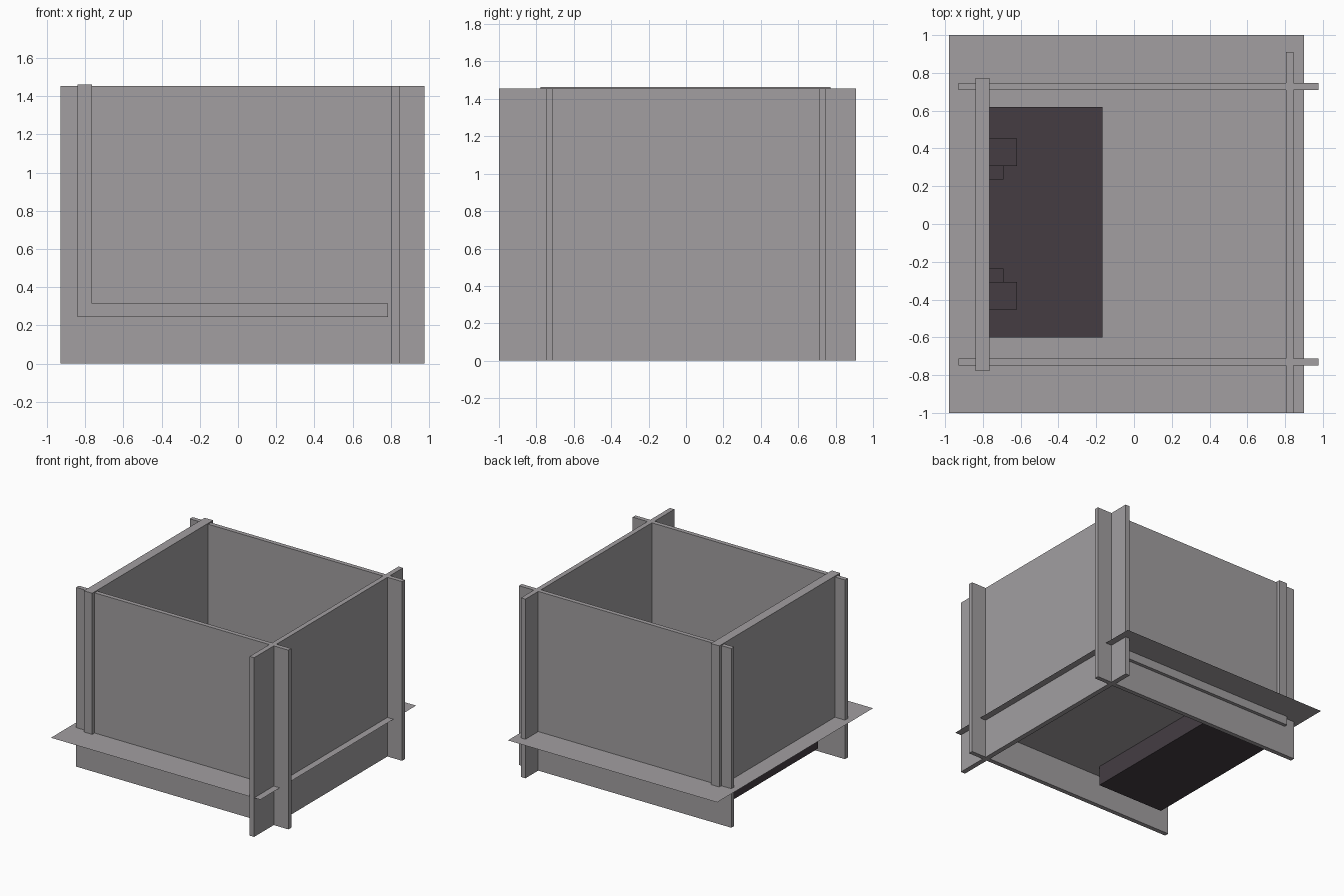
import bpy, bmesh

if "Cube" in bpy.data.objects:
    bpy.data.objects.remove(bpy.data.objects["Cube"])


def material(name, rgb):
    m = bpy.data.materials.new(name)
    m.diffuse_color = (*rgb, 1.0)
    m.use_nodes = True
    m.node_tree.nodes["Principled BSDF"].inputs["Base Color"].default_value = m.diffuse_color
    return m


GREY = material("panel_grey", (0.36, 0.345, 0.355))
DARK = material("dark_charcoal", (0.058, 0.046, 0.055))


def finish(name, bm, mat):
    me = bpy.data.meshes.new(name)
    bm.to_mesh(me)
    bm.free()
    me.materials.append(mat)
    ob = bpy.data.objects.new(name, me)
    bpy.context.collection.objects.link(ob)
    return ob


def box(name, x, y, z, mat=GREY):
    """Box given by its (min, max) range on each axis."""
    bm = bmesh.new()
    bmesh.ops.create_cube(bm, size=1.0)
    for v in bm.verts:
        v.co = [r[0] if c < 0 else r[1] for c, r in zip(v.co, (x, y, z))]
    return finish(name, bm, mat)


TOP = 1.455

# Front and back panels, with ends that overhang the corners
for name, y in (("front_panel", -0.73), ("back_panel", 0.728)):
    box(name, (-0.93, 0.977), (y - 0.018, y + 0.018), (0, TOP))

# Right panel crossing both of them
box("right_panel", (0.805, 0.845), (-1.0, 0.91), (0, TOP))

# Thick left wall and floor slab, slotted through the front and back panels
box("left_wall", (-0.84, -0.765), (-0.778, 0.773), (0.245, 1.463))
box("floor_slab", (-0.765, 0.785), (-0.778, 0.773), (0.245, 0.315))

# Paper-thin floor sheet that reaches outside the walls
bm = bmesh.new()
bm.faces.new([bm.verts.new((x, y, 0.317)) for x, y in
              ((-0.98, -1), (0.90, -1), (0.90, 1), (-0.98, 1))])
finish("floor_sheet", bm, GREY)

# Dark block set through the floor, against the left wall
box("dark_block", (-0.765, -0.167), (-0.60, 0.62), (0.085, 0.37), DARK)

# Pairs of stepped lugs on top of the block
for side, s in (("front", -1), ("back", 1)):
    for part, x1, a, b, h in (("large", -0.62, 0.308, 0.452, 0.41),
                              ("small", -0.692, 0.236, 0.308, 0.39)):
        box(f"{side}_{part}_lug", (-0.765, x1), sorted((s * a, s * b)), (0.37, h), DARK)
